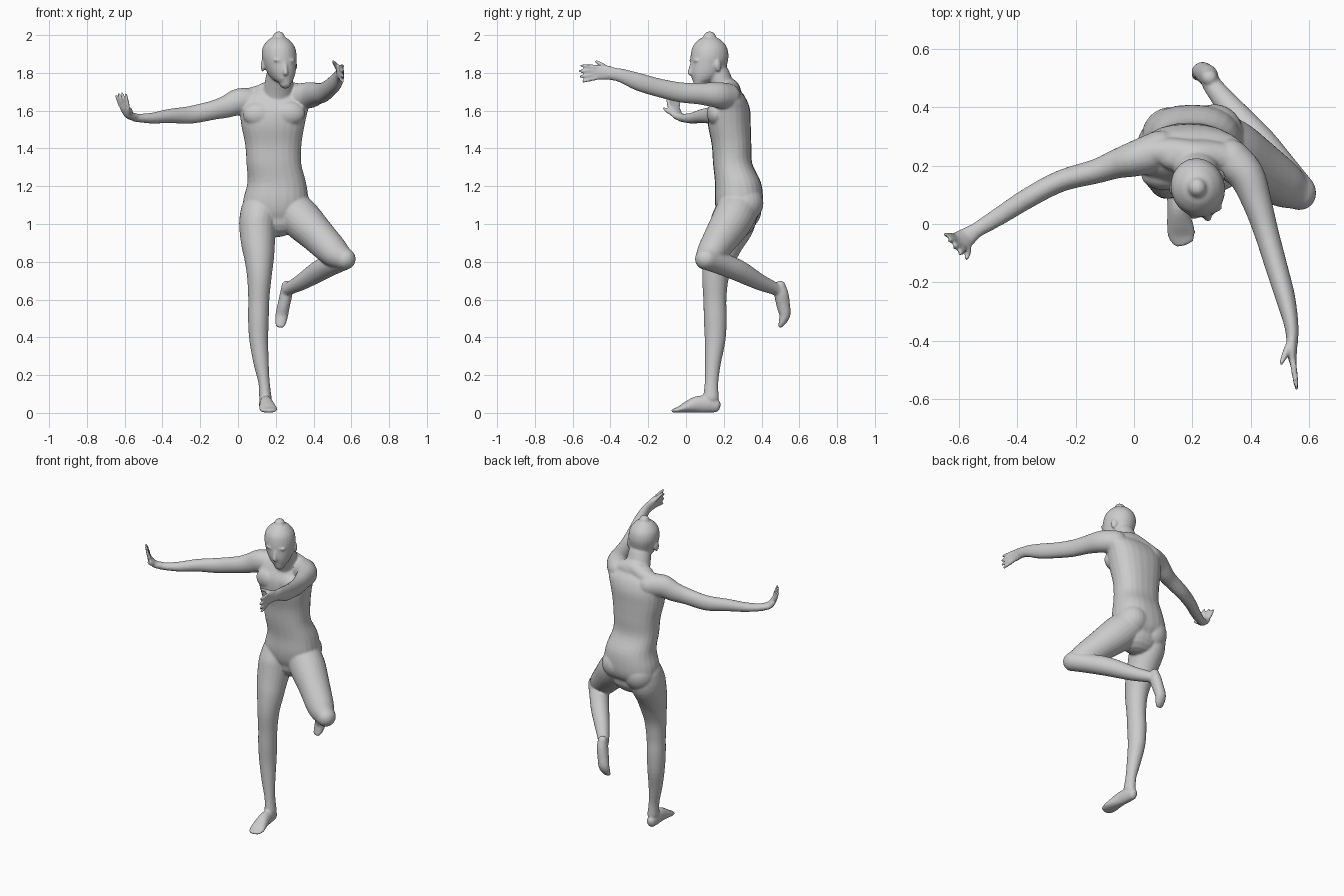
import bpy, bmesh, math
from mathutils import Vector as V, Matrix

bm = bmesh.new()
X, Z = V((1, 0, 0)), V((0, 0, 1))


def tube(pts, ref, flat=False, power=2.0, sub=4, n=24):
    """Smooth closed tube through (x, y, z, half_width_along_ref, half_depth)."""
    P = [V(p) if len(p) == 5 else V((*p, p[3])) for p in pts]
    Q = [P[0]] + P + [P[-1]]
    S = []
    for i in range(1, len(Q) - 2):
        a, b, c, d = Q[i - 1:i + 3]
        for k in range(sub):
            t = k / sub
            S.append(0.5 * (2 * b + (c - a) * t + (2 * a - 5 * b + 4 * c - d) * t * t
                            + (3 * b - 3 * c + d - a) * t ** 3))
    S.append(P[-1])
    T = []
    for i in range(len(S)):
        t = (S[min(i + 1, len(S) - 1)] - S[max(i - 1, 0)])
        T.append(Z if flat else V(t[:3]).normalized())
    rings = []
    dome = [(0.94, 0.34), (0.77, 0.64), (0.5, 0.87), (0.2, 0.98)]
    r0, r1 = min(S[0][3:]), min(S[-1][3:])
    for s, h in reversed(dome):
        rings.append((V(S[0][:3]) - T[0] * r0 * h, T[0], S[0][3] * s, S[0][4] * s))
    for s, t in zip(S, T):
        rings.append((V(s[:3]), t, s[3], s[4]))
    for s, h in dome:
        rings.append((V(S[-1][:3]) + T[-1] * r1 * h, T[-1], S[-1][3] * s, S[-1][4] * s))
    loops = []
    for c, t, a, b in rings:
        u = (ref - t * t.dot(ref)).normalized()
        w = t.cross(u)
        row = []
        for k in range(n):
            g = 2 * math.pi * k / n
            cs, sn = math.cos(g), math.sin(g)
            row.append(bm.verts.new(c + u * a * math.copysign(abs(cs) ** (2 / power), cs)
                                    + w * b * math.copysign(abs(sn) ** (2 / power), sn)))
        loops.append(row)
    for A, B in zip(loops, loops[1:]):
        for k in range(n):
            bm.faces.new((A[k], A[(k + 1) % n], B[(k + 1) % n], B[k]))
    bm.faces.new(loops[0][::-1])
    bm.faces.new(loops[-1])


def blob(c, r, turn=0.0):
    m = Matrix.Translation(c) @ Matrix.Rotation(turn, 4, 'Z') @ Matrix.Diagonal((*r, 1))
    bmesh.ops.create_uvsphere(bm, u_segments=24, v_segments=16, radius=1, matrix=m)


def hand(palm, side, tip, thumb):
    """Palm tube, four fingers fanned along side (positive end is the thumb side), thumb."""
    side = side.normalized()
    tube(palm, side)
    k, tip = V(palm[-1][:3]), V(tip)
    for s, length in ((-0.03, 0.82), (-0.01, 0.97), (0.01, 1.0), (0.03, 0.92)):
        a = k + side * s
        b = a + (tip - k + side * s * 0.45) * length
        m = (a + b) / 2
        tube([(*a, 0.0115), (*m, 0.0105), (*b, 0.008)], side, n=12)
    tube(thumb, side, n=12)


# torso
tube([(.20, .275, 1.03, .13, .10), (.195, .28, 1.07, .165, .12), (.20, .28, 1.13, .172, .128),
      (.205, .275, 1.22, .155, .122), (.19, .247, 1.32, .145, .104), (.187, .241, 1.42, .149, .105),
      (.185, .23, 1.52, .167, .113), (.19, .23, 1.60, .180, .110), (.20, .235, 1.66, .185, .085),
      (.21, .23, 1.70, .13, .06)], X, flat=True, power=2.3)
# chest and buttocks
blob((.11, .165, 1.58), (.085, .05, .065))
blob((.27, .16, 1.585), (.085, .05, .065))
blob((.125, .295, 1.075), (.10, .105, .11))
blob((.275, .305, 1.11), (.10, .105, .10))

# neck and trapezius
tube([(.205, .235, 1.63, .085, .075), (.213, .20, 1.71, .079, .066), (.22, .165, 1.79, .07, .066)], X)
tube([(.04, .245, 1.67, .045), (.13, .245, 1.69, .05), (.21, .23, 1.715, .055),
      (.29, .23, 1.70, .05), (.38, .20, 1.69, .045)], Z)

# head, turned a little to its left
TURN = math.radians(17)
LAT = V((math.cos(TURN), math.sin(TURN), 0))
FACE = V((math.sin(TURN), -math.cos(TURN), 0))
tube([(.25, .075, 1.748, .032, .036), (.24, .095, 1.765, .053, .062), (.23, .113, 1.80, .073, .090),
      (.222, .121, 1.85, .087, .099), (.218, .125, 1.895, .092, .101), (.216, .125, 1.94, .083, .090),
      (.216, .125, 1.975, .055, .060), (.216, .125, 1.988, .032, .034)], LAT, flat=True)
HC = V((.222, .121, 0))


def on_head(lat, fwd, z):
    return HC + LAT * lat + FACE * fwd + Z * z


# nose, brow, lips, ears
tube([(*on_head(0, .090, 1.86), .009), (*on_head(0, .100, 1.825), .011),
      (*on_head(0, .104, 1.80), .014)], LAT, n=12)
blob(on_head(0, .080, 1.773), (.026, .014, .011), TURN)
for s in (-1, 1):
    blob(on_head(s * .034, .084, 1.866), (.026, .012, .008), TURN)
    blob(on_head(s * .088, -.025, 1.838), (.010, .020, .032), TURN + s * .35)

# stretched-out arm
tube([(.09, .25, 1.645, .07, .07), (.01, .225, 1.648, .071, .062), (-.06, .205, 1.622, .06, .05),
      (-.13, .18, 1.603, .051, .042), (-.25, .147, 1.578, .047, .037), (-.36, .09, 1.572, .038, .035),
      (-.46, .027, 1.560, .028, .031), (-.545, -.025, 1.562, .021, .025)], Z)
hand([(-.54, -.022, 1.565, .026, .021), (-.573, -.046, 1.575, .034, .020),
      (-.594, -.061, 1.605, .040, .016), (-.602, -.065, 1.625, .036, .012)],
     V((.62, -.78, 0)), (-.622, -.068, 1.69),
     [(-.57, -.065, 1.582, .014), (-.568, -.095, 1.597, .012), (-.572, -.117, 1.613, .008)])

# forward-reaching arm
tube([(.33, .22, 1.675, .07, .07), (.385, .165, 1.683, .068, .062), (.422, .07, 1.69, .057, .05),
      (.453, -.03, 1.697, .053, .042), (.488, -.15, 1.723, .049, .038), (.517, -.25, 1.752, .047, .034),
      (.537, -.34, 1.785, .037, .025), (.542, -.40, 1.798, .032, .020)], Z)
hand([(.54, -.37, 1.79, .033, .020), (.54, -.41, 1.80, .037, .019),
      (.541, -.455, 1.803, .041, .015), (.544, -.475, 1.803, .036, .012)],
     Z, (.556, -.56, 1.795),
     [(.53, -.415, 1.822, .014), (.515, -.45, 1.845, .012), (.504, -.475, 1.860, .008)])

# standing leg
tube([(.115, .265, 1.07, .10, .11), (.105, .245, 1.0, .099, .118), (.106, .205, .90, .090, .098),
      (.112, .178, .82, .079, .085), (.113, .156, .72, .065, .071), (.110, .153, .60, .056, .061),
      (.108, .155, .50, .055, .061), (.110, .154, .386, .050, .055), (.123, .142, .26, .040, .042),
      (.138, .135, .16, .030, .036), (.145, .132, .08, .033, .042)], X)
# standing foot
tube([(.142, .155, .038, .028, .037), (.144, .12, .045, .033, .044), (.15, .06, .045, .036, .044),
      (.156, .005, .031, .044, .030), (.163, -.035, .018, .048, .017), (.172, -.063, .012, .036, .011)], X)

# raised leg
tube([(.285, .275, 1.08, .105, .11), (.34, .245, 1.02, .108, .108), (.42, .195, .94, .094, .096),
      (.51, .135, .85, .081, .078), (.565, .105, .815, .058, .058)], X)
tube([(.565, .11, .815, .058, .058), (.50, .19, .788, .058, .058), (.43, .28, .752, .057, .055),
      (.34, .385, .695, .044, .044), (.275, .465, .660, .034, .034), (.258, .495, .645, .032, .032)], Z)
# raised foot
tube([(.258, .500, .672, .028, .028), (.255, .505, .63, .033, .038), (.242, .515, .57, .033, .036),
      (.232, .523, .52, .034, .030), (.226, .510, .48, .030, .020), (.222, .500, .462, .024, .012)], X)

# merge everything into one skin
bmesh.ops.recalc_face_normals(bm, faces=bm.faces)
mesh = bpy.data.meshes.new("body")
bm.to_mesh(mesh)
bm.free()
body = bpy.data.objects.new("body", mesh)
bpy.context.collection.objects.link(body)
remesh = body.modifiers.new("skin", 'REMESH')
remesh.mode = 'VOXEL'
remesh.voxel_size = 0.0065
remesh.use_smooth_shade = True
smooth = body.modifiers.new("soften", 'SMOOTH')
smooth.factor = 0.5
smooth.iterations = 5
